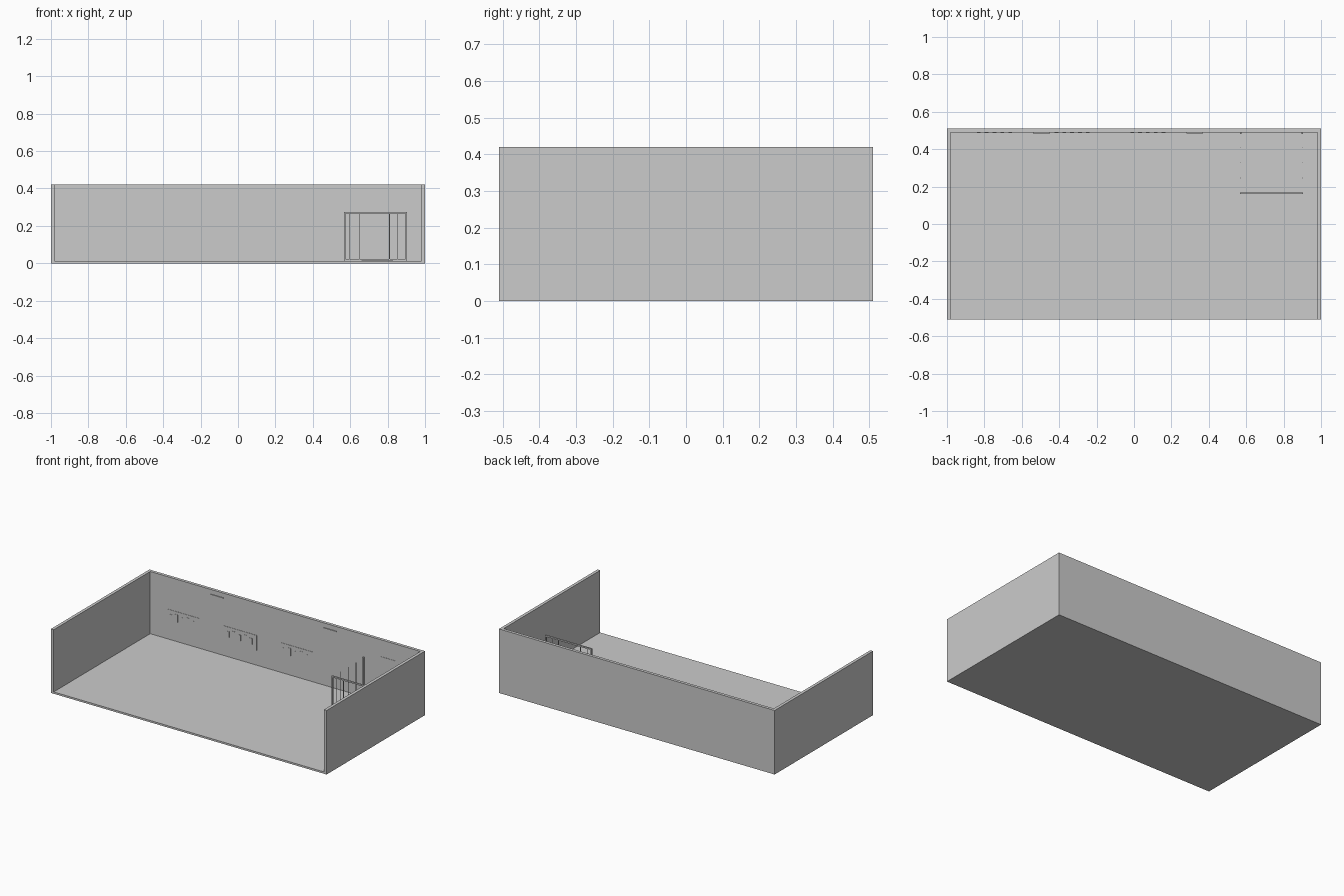
import bpy

cube = bpy.data.objects.get("Cube")
if cube:
    bpy.data.objects.remove(cube, do_unlink=True)

grey = bpy.data.materials.new("light_grey")
grey.use_nodes = True
colour = (0.6, 0.6, 0.6, 1)
grey.diffuse_color = colour
grey.node_tree.nodes["Principled BSDF"].inputs["Base Color"].default_value = colour


def box(name, x, y, z):
    """Box spanning the given (low, high) ranges."""
    spans = (x, y, z)
    lo = [s[0] for s in spans]
    hi = [s[1] for s in spans]
    corners = [(i, j, k) for i in (lo[0], hi[0]) for j in (lo[1], hi[1]) for k in (lo[2], hi[2])]
    faces = [(0, 1, 3, 2), (4, 6, 7, 5), (0, 4, 5, 1), (2, 3, 7, 6), (0, 2, 6, 4), (1, 5, 7, 3)]
    mesh = bpy.data.meshes.new(name)
    mesh.from_pydata(corners, [], faces)
    mesh.materials.append(grey)
    ob = bpy.data.objects.new(name, mesh)
    bpy.context.collection.objects.link(ob)
    return ob


def around(c, size):
    return (c - size / 2, c + size / 2)


HEIGHT, DEPTH, FLOOR, INNER = 0.42, 0.51, 0.012, 0.49

# Room shell, open at the front and top
box("floor", (-0.98, 0.98), (-DEPTH, INNER), (0, FLOOR))
box("back_wall", (-0.98, 0.98), (INNER, DEPTH), (0, HEIGHT))
box("right_wall", (-1, -0.98), (-DEPTH, DEPTH), (0, HEIGHT))
box("left_wall", (0.98, 1), (-DEPTH, DEPTH), (0, HEIGHT))

# Wall boards with small raised strips
for n, x in enumerate((-0.74, -0.325, 0.08)):
    box(f"wall_board_{n}", around(x, 0.236), (INNER - 0.002, INNER), (0.11, 0.208))
    for i in range(5):
        box(f"board_strip_{n}_{i}", around(x - 0.09 + i * 0.042, 0.02),
            (INNER - 0.004, INNER - 0.002), (0.14, 0.18 + 0.01 * (i % 2)))

# Lamps high on the back wall
for n, x in enumerate((-0.495, 0.325)):
    box(f"wall_lamp_{n}", around(x, 0.09), (INNER - 0.005, INNER), (0.383, 0.39))

# Cage in the corner: corner posts and front rails
LEFT, RIGHT, FRONT, TOP = 0.9, 0.57, 0.165, 0.275
for side, x in (("left", LEFT), ("right", RIGHT)):
    box(f"cage_front_post_{side}", around(x, 0.009), around(FRONT, 0.009), (FLOOR, TOP))
    box(f"cage_back_post_{side}", around(x, 0.009), (INNER - 0.009, INNER), (FLOOR, TOP))
    for i in range(3):
        box(f"cage_side_bar_{side}_{i}", around(x, 0.003),
            around(FRONT + 0.081 * (i + 1), 0.003), (FLOOR, TOP - 0.005))
box("cage_top_rail", (RIGHT, LEFT), around(FRONT, 0.009), (TOP - 0.009, TOP))
box("cage_bottom_rail", (RIGHT, LEFT), around(FRONT, 0.006), (FLOOR, 0.022))
for i, x in enumerate((0.597, 0.65, 0.81, 0.855)):
    box(f"cage_front_bar_{i}", around(x, 0.003), around(FRONT, 0.003), (FLOOR, TOP - 0.005))

# Mat before the cage and a plate above it
box("floor_mat", (0.66, 0.83), (0.02, 0.155), (FLOOR, 0.015))
box("cage_wall_plate", (0.69, 0.8), (INNER - 0.002, INNER), (0.28, 0.31))
